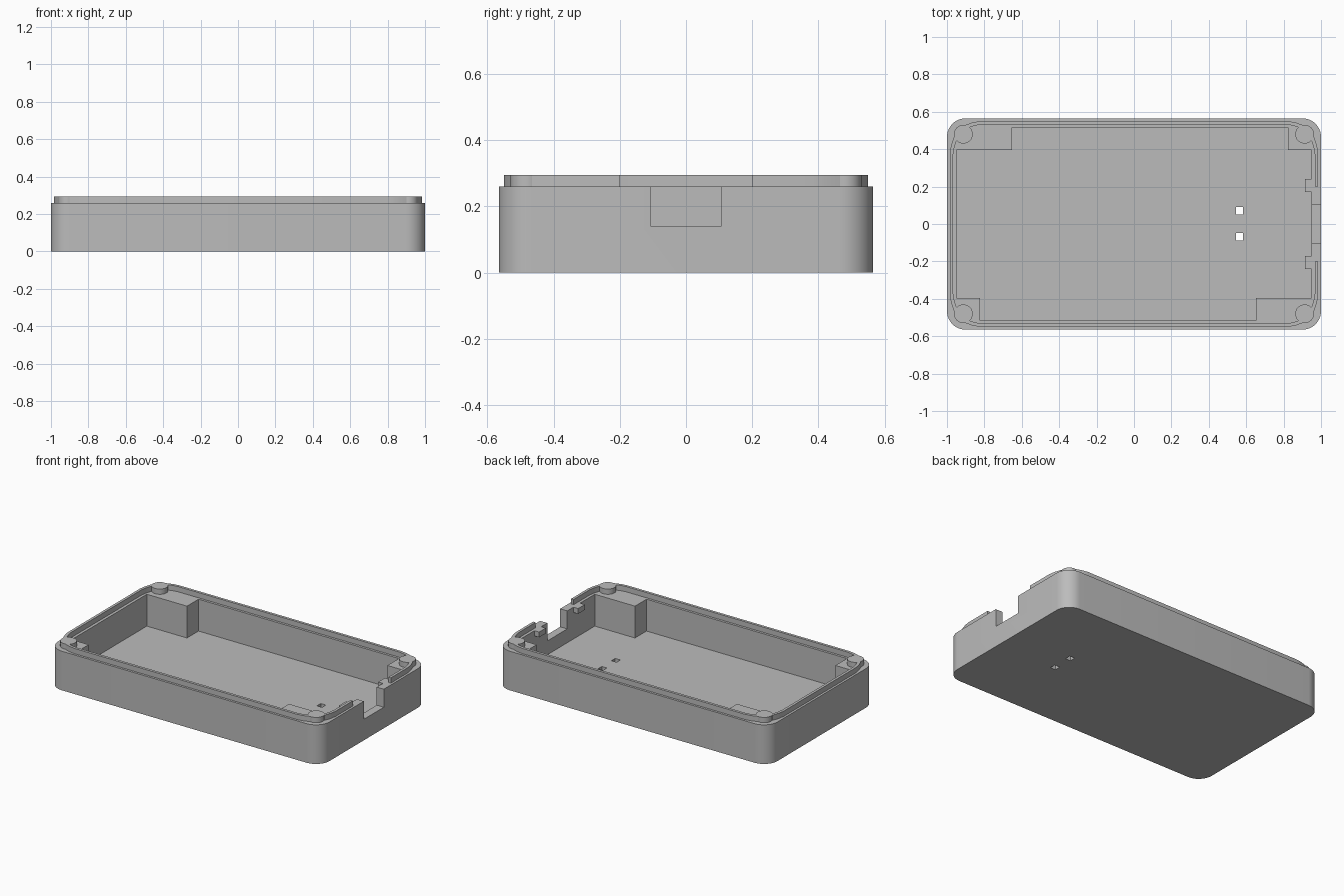
import bpy, bmesh, math

if "Cube" in bpy.data.objects:
    bpy.data.objects.remove(bpy.data.objects["Cube"])

grey = bpy.data.materials.new("plain grey")
grey.use_nodes = True
COLOUR = (0.5, 0.5, 0.5, 1)
grey.diffuse_color = COLOUR
grey.node_tree.nodes["Principled BSDF"].inputs["Base Color"].default_value = COLOUR

RIM, TOP, FLOOR = 0.26, 0.295, 0.048
HX, HY = 1.0, 0.565          # outer half sizes
PX, PY, BY = 0.948, 0.516, 0.395   # pocket half sizes, corner block edge
LX, LY, LIP = 0.985, 0.55, 0.018   # lip outer half sizes, thickness


def prism(name, outline, z0, z1):
    """Extrude a flat outline from z0 to z1."""
    bm = bmesh.new()
    face = bm.faces.new([bm.verts.new((x, y, z0)) for x, y in outline])
    ext = bmesh.ops.extrude_face_region(bm, geom=[face])
    up = [v for v in ext["geom"] if isinstance(v, bmesh.types.BMVert)]
    bmesh.ops.translate(bm, verts=up, vec=(0, 0, z1 - z0))
    bmesh.ops.recalc_face_normals(bm, faces=bm.faces)
    mesh = bpy.data.meshes.new(name)
    bm.to_mesh(mesh)
    bm.free()
    mesh.materials.append(grey)
    obj = bpy.data.objects.new(name, mesh)
    bpy.context.collection.objects.link(obj)
    return obj


def rect(x0, x1, y0, y1):
    return [(x0, y0), (x1, y0), (x1, y1), (x0, y1)]


def arc(cx, cy, r, a0, a1, n):
    return [(cx + r * math.cos(math.radians(a0 + (a1 - a0) * i / n)),
             cy + r * math.sin(math.radians(a0 + (a1 - a0) * i / n)))
            for i in range(n + 1)]


def smooth(obj):
    bpy.ops.object.select_all(action="DESELECT")
    obj.select_set(True)
    bpy.context.view_layer.objects.active = obj
    bpy.ops.object.shade_smooth_by_angle(angle=math.radians(30))


def cut(obj, cutter):
    mod = obj.modifiers.new("cut", "BOOLEAN")
    mod.operation, mod.solver, mod.object = "DIFFERENCE", "EXACT", cutter
    bpy.context.view_layer.objects.active = obj
    bpy.ops.object.modifier_apply(modifier=mod.name)
    bpy.data.objects.remove(cutter)


# Tray with rounded vertical corners
R = 0.1
outline = []
for i, (sx, sy) in enumerate([(1, 1), (-1, 1), (-1, -1), (1, -1)]):
    outline += arc(sx * (HX - R), sy * (HY - R), R, 90 * i, 90 * i + 90, 12)
tray = prism("tray", outline, 0, RIM)

# Pocket, leaving a solid block in each corner (half outline turned by 180 degrees)
half = [(PX, -BY), (PX, BY), (0.823, BY), (0.823, PY), (-0.652, PY), (-0.652, BY)]
pocket = half + [(-x, -y) for x, y in half]
cut(tray, prism("pocket_cutter", pocket, FLOOR, 0.4))

# Port opening in the right wall and two small floor holes
cut(tray, prism("port_cutter", rect(0.9, 1.1, -0.105, 0.105), 0.14, 0.4))
for y in (-0.068, 0.072):
    cut(tray, prism("hole_cutter", rect(0.545, 0.583, y - 0.02, y + 0.02), -0.1, 0.1))
smooth(tray)

# Raised lip: strips that bend inward to meet the corner bosses
bend_long = [(0.82, LY), (0.86, LY - 0.006), (0.9, LY - 0.02)]
inner_long = [(x - 0.008, y - LIP) for x, y in bend_long]
bend_short = [(LX, 0.38), (LX - 0.007, 0.42), (LX - 0.022, 0.465)]
inner_short = [(x - LIP, y - 0.008) for x, y in bend_short]


def mirrored(points, sx, sy):
    return [(sx * x, sy * y) for x, y in points]


for side, s in (("back", 1), ("front", -1)):
    strip = bend_long + inner_long[::-1]
    strip += mirrored(inner_long, -1, 1) + mirrored(bend_long[::-1], -1, 1)
    smooth(prism(side + "_lip", mirrored(strip, 1, s), RIM - 0.005, TOP))
    # The lip beside the port stops short of the opening
    strip = [(LX, 0.2)] + bend_short + inner_short[::-1] + [(LX - LIP, 0.2)]
    smooth(prism(side + "_port_lip", mirrored(strip, 1, s), RIM - 0.005, TOP))
    # Small ledge clips on the inside of the port wall
    prism(side + "_clip", mirrored(rect(0.913, 0.96, 0.17, 0.24), 1, s), RIM - 0.035, RIM)

strip = bend_short + inner_short[::-1]
strip += mirrored(inner_short, 1, -1) + mirrored(bend_short[::-1], 1, -1)
smooth(prism("left_end_lip", mirrored(strip, -1, 1), RIM - 0.005, TOP))

# Round corner bosses
for sx in (1, -1):
    for sy in (1, -1):
        ring = arc(sx * 0.912, sy * 0.48, 0.05, 0, 360, 32)[:-1]
        smooth(prism("corner_boss", ring, RIM - 0.005, TOP))
